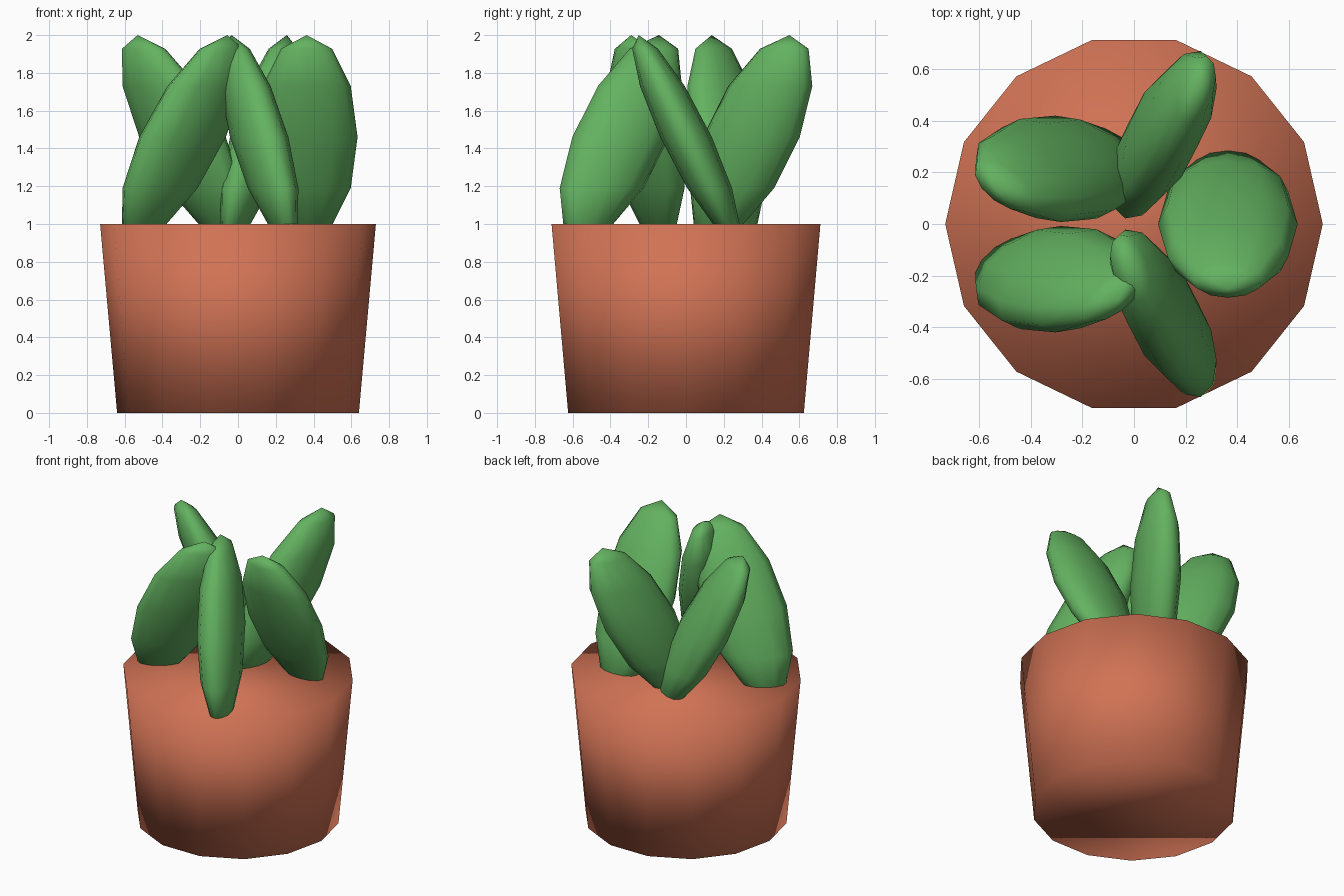
import bpy
import bmesh
from math import cos, sin, pi, tau
from mathutils import Matrix, Vector

if "Cube" in bpy.data.objects:
    bpy.data.objects.remove(bpy.data.objects["Cube"], do_unlink=True)


def make_material(name, color):
    mat = bpy.data.materials.new(name)
    mat.use_nodes = True
    mat.diffuse_color = color
    mat.node_tree.nodes["Principled BSDF"].inputs["Base Color"].default_value = color
    return mat


def make_object(name, bm, mat):
    """Finish a bmesh as a fully smooth-shaded object."""
    bmesh.ops.recalc_face_normals(bm, faces=bm.faces)
    for face in bm.faces:
        face.smooth = True
    mesh = bpy.data.meshes.new(name)
    bm.to_mesh(mesh)
    bm.free()
    mesh.materials.append(mat)
    obj = bpy.data.objects.new(name, mesh)
    bpy.context.collection.objects.link(obj)
    return obj


def flat_direction(angle):
    return Vector((cos(angle), sin(angle), 0))


terracotta = make_material("terracotta", (0.63, 0.17, 0.09, 1))
leaf_green = make_material("leaf green", (0.126, 0.448, 0.119, 1))

# Pot: closed tapered drum with a corner facing the front
bm = bmesh.new()
bmesh.ops.create_cone(
    bm, cap_ends=True, segments=14, radius1=0.64, radius2=0.73, depth=1,
    matrix=Matrix.Translation((0, 0, 0.5)) @ Matrix.Rotation(pi / 2, 4, "Z"))
make_object("pot", bm, terracotta)

# Leaves: flattened ovals in a ring, broad side radial, each leaning its own way
LEAVES = 5
for i in range(LEAVES):
    turn = tau * i / LEAVES
    radial = flat_direction(turn)
    lean = flat_direction(2 * turn - pi / 2)
    width = radial * 0.27
    thickness = flat_direction(turn + pi / 2) * 0.137
    height = lean * 0.25 + Vector((0, 0, 0.54))
    shape = Matrix((width, thickness, height)).transposed().to_4x4()
    center = radial * 0.363 + Vector((0, 0, 1.46))
    bm = bmesh.new()
    bmesh.ops.create_uvsphere(
        bm, u_segments=12, v_segments=6, radius=1,
        matrix=Matrix.Translation(center) @ shape)
    make_object(f"leaf_{i + 1}", bm, leaf_green)
